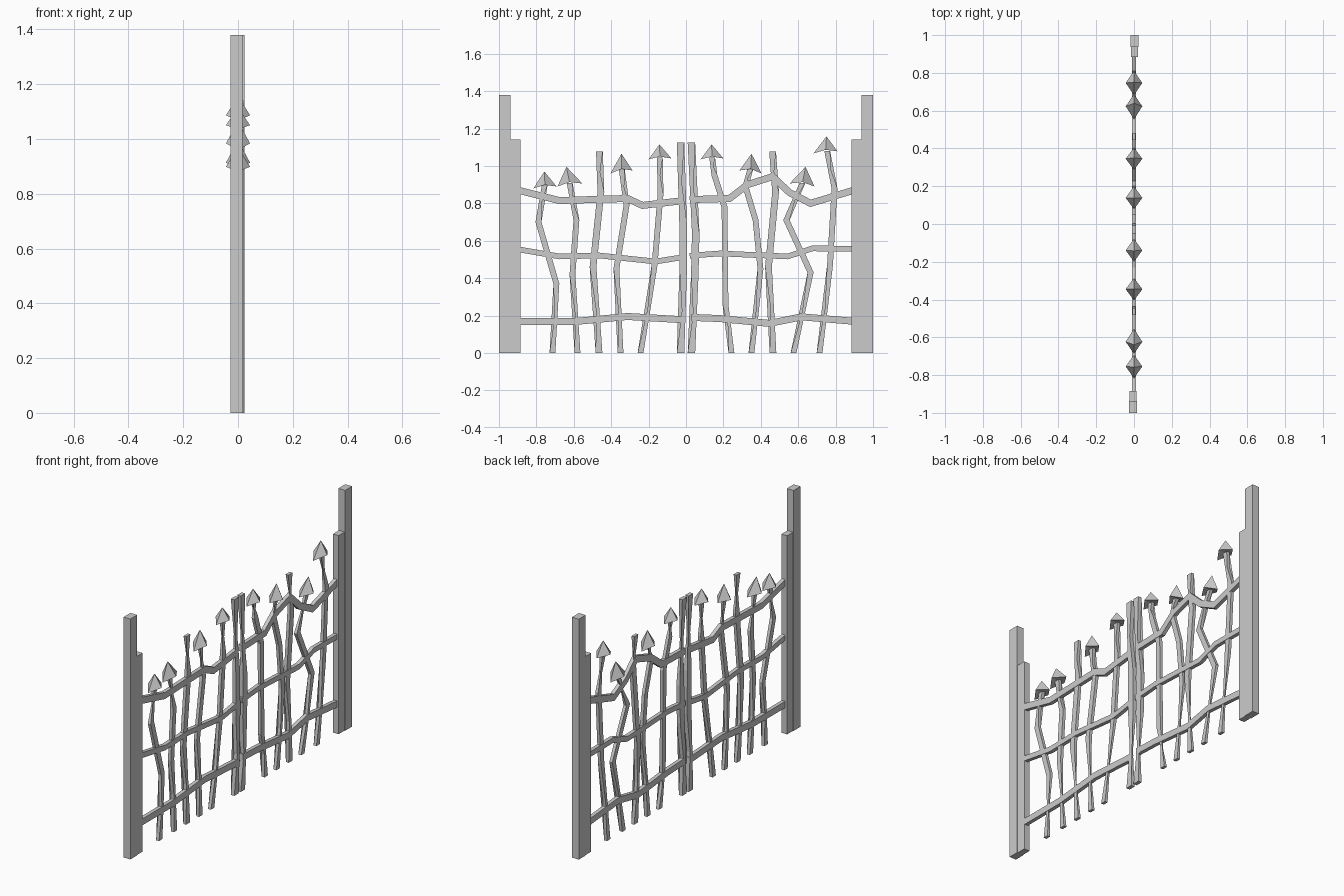
import bpy
from mathutils import Vector


def finish(name, verts, faces):
    mesh = bpy.data.meshes.new(name)
    mesh.from_pydata(verts, [], faces)
    mesh.update()
    obj = bpy.data.objects.new(name, mesh)
    bpy.context.collection.objects.link(obj)
    return obj


def bar(name, path, width, depth, cx=0.0, end_dir=None):
    """Sweep a rectangle along a bent (y, z) path with mitred corners."""
    pts = [Vector(p) for p in path]
    dirs = [(b - a).normalized() for a, b in zip(pts, pts[1:])]
    verts, faces = [], []
    for i, p in enumerate(pts):
        d0, d1 = dirs[max(i - 1, 0)], dirs[min(i, len(dirs) - 1)]
        t = (d0 + d1).normalized()
        side = Vector((-t.y, t.x)) * (width / 2 / t.dot(d1))
        if end_dir and i in (0, len(pts) - 1):     # square-cut ends
            side = Vector(end_dir) * width / 2
        for s, x in ((1, -1), (1, 1), (-1, 1), (-1, -1)):
            q = p + side * s
            verts.append((cx + x * depth / 2, q.x, q.y))
        if i:
            a, b = 4 * i - 4, 4 * i
            faces += [(a + k, a + (k + 1) % 4, b + (k + 1) % 4, b + k) for k in range(4)]
    n = len(verts)
    faces += [(3, 2, 1, 0), (n - 4, n - 3, n - 2, n - 1)]
    if end_dir and end_dir[0] or not end_dir:
        faces = [f[::-1] for f in faces]
    obj = finish(name, verts, faces)
    # consistent outward normals
    import bmesh
    bm = bmesh.new()
    bm.from_mesh(obj.data)
    bmesh.ops.recalc_face_normals(bm, faces=bm.faces)
    bm.to_mesh(obj.data)
    bm.free()
    return obj


def spearhead(name, tip, left, right):
    """Four-sided barbed tip, side corners lower than front and back ones."""
    tip, left, right = Vector(tip), Vector(left), Vector(right)
    mid = (left + right) / 2
    mid += (tip - mid) * 0.16
    verts = [(0, *tip), (0, *left), (0.044, *mid), (0, *right), (-0.044, *mid), (0, *mid)]
    faces = []
    for k in range(4):
        a, b = 1 + k, 1 + (k + 1) % 4
        faces += [(0, a, b), (5, b, a)]
    finish(name, verts, faces)


# Stepped side posts
for tag, s, cx in (("left", -1, -0.005), ("right", 1, 0.002)):
    bar("tall_post_" + tag, [(s * 0.969, 0), (s * 0.969, 1.38)], 0.062, 0.043, cx)
    bar("short_post_" + tag, [(s * 0.912, 0), (s * 0.912, 1.14)], 0.056, 0.036, cx)

# Meeting stiles in the centre
bar("stile_left", [(-0.029, 0), (-0.015, 0.45), (-0.016, 0.7), (-0.029, 1.125)],
    0.04, 0.022, 0, (1, 0))
bar("stile_right", [(0.029, 0), (0.047, 0.42), (0.052, 0.64), (0.029, 1.125)],
    0.04, 0.022, 0, (1, 0))

# Crooked pickets
pickets = [
    [(-0.714, 0), (-0.693, 0.37), (-0.789, 0.70), (-0.755, 0.90)],
    [(-0.58, 0), (-0.607, 0.42), (-0.586, 0.71), (-0.622, 0.91)],
    [(-0.465, 0), (-0.497, 0.46), (-0.455, 0.86), (-0.463, 1.078)],
    [(-0.35, 0), (-0.372, 0.45), (-0.318, 0.79), (-0.343, 0.98)],
    [(-0.243, 0), (-0.168, 0.47), (-0.136, 0.85), (-0.14, 1.045)],
    [(0.243, 0), (0.211, 0.26), (0.206, 0.78), (0.152, 0.95), (0.14, 1.045)],
    [(0.35, 0), (0.398, 0.45), (0.372, 0.71), (0.318, 0.89), (0.343, 0.98)],
    [(0.465, 0), (0.441, 0.46), (0.479, 0.86), (0.463, 1.078)],
    [(0.575, 0), (0.666, 0.43), (0.537, 0.71), (0.623, 0.91)],
    [(0.714, 0), (0.77, 0.47), (0.794, 0.88), (0.755, 1.08)],
]
for i, path in enumerate(pickets):
    bar(f"picket_{i + 1}", path, 0.036 if i in (2, 7) else 0.031, 0.018, 0, (1, 0))

# Wavy rails
rails = {
    "top_rail_left": [(-0.89, 0.868), (-0.676, 0.815), (-0.313, 0.826), (-0.233, 0.789), (-0.01, 0.815)],
    "top_rail_right": [(0.02, 0.82), (0.233, 0.826), (0.329, 0.90), (0.463, 0.943), (0.553, 0.858),
                       (0.666, 0.80), (0.89, 0.868)],
    "middle_rail_left": [(-0.89, 0.553), (-0.676, 0.516), (-0.463, 0.521), (-0.163, 0.489), (-0.01, 0.513)],
    "middle_rail_right": [(0.02, 0.52), (0.18, 0.532), (0.543, 0.516), (0.676, 0.559), (0.89, 0.557)],
    "bottom_rail_left": [(-0.89, 0.168), (-0.596, 0.168), (-0.313, 0.195), (-0.02, 0.178)],
    "bottom_rail_right": [(0.03, 0.19), (0.18, 0.184), (0.446, 0.158), (0.618, 0.193), (0.89, 0.17)],
}
for name, path in rails.items():
    bar(name, path, 0.03 if "middle" in name else 0.037, 0.022)

# Spearheads: tip, left barb, right barb
heads = [
    ((-0.757, 0.97), (-0.816, 0.88), (-0.692, 0.89)),
    ((-0.639, 0.995), (-0.687, 0.89), (-0.554, 0.906)),
    ((-0.345, 1.065), (-0.404, 0.96), (-0.286, 0.976)),
    ((-0.142, 1.115), (-0.2, 1.035), (-0.078, 1.04)),
    ((0.137, 1.115), (0.078, 1.035), (0.2, 1.04)),
    ((0.35, 1.065), (0.286, 0.976), (0.404, 0.96)),
    ((0.639, 0.995), (0.554, 0.906), (0.687, 0.89)),
    ((0.751, 1.158), (0.682, 1.067), (0.81, 1.078)),
]
for i, h in enumerate(heads):
    spearhead(f"spearhead_{i + 1}", *h)
